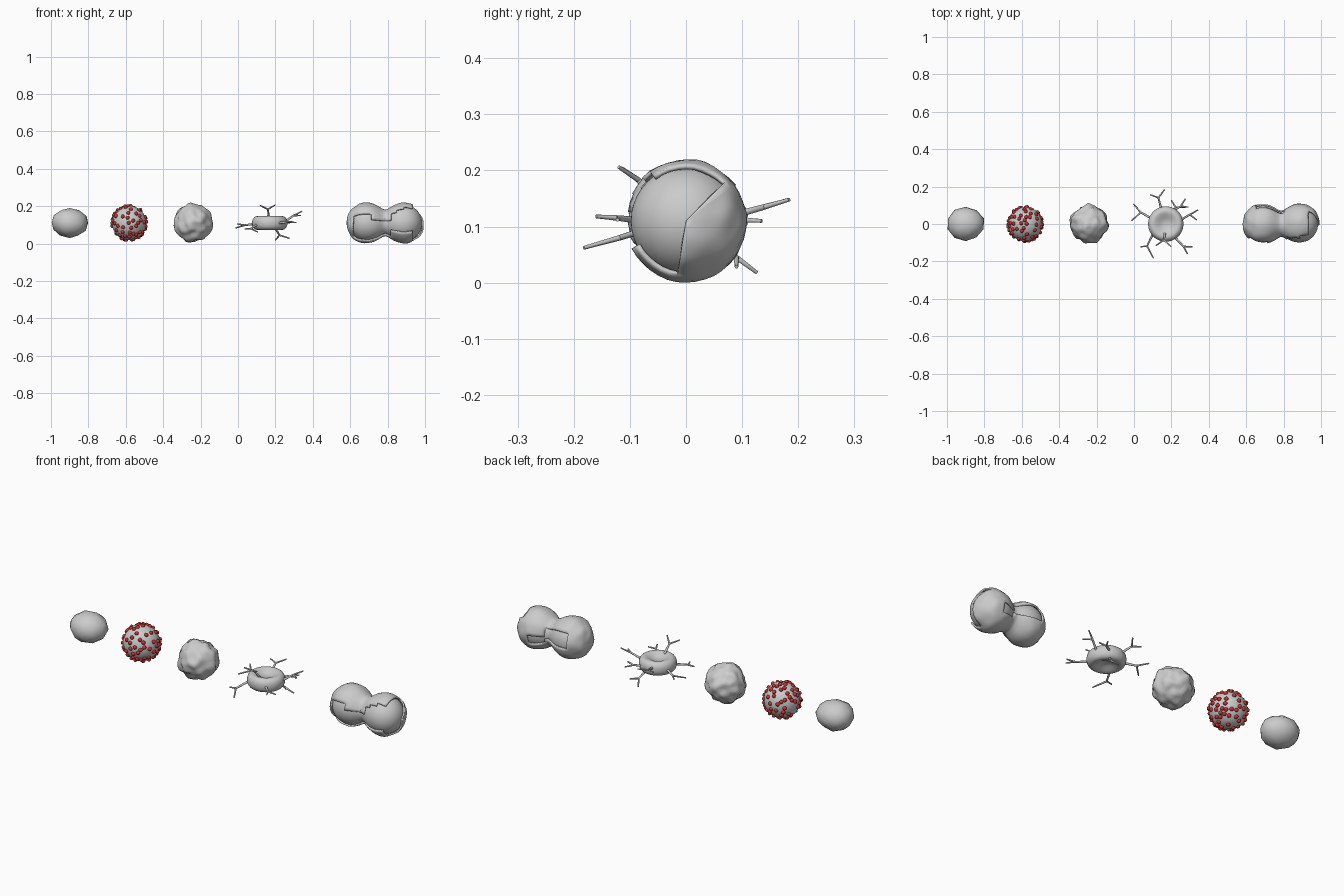
import bpy, bmesh, random
from math import sin, cos, pi, radians, sqrt
from mathutils import Vector, noise

if "Cube" in bpy.data.objects:
    bpy.data.objects.remove(bpy.data.objects["Cube"])

random.seed(4)
ZC = 0.11


def finish(name, bm, loc, angle=180, col=None):
    bmesh.ops.recalc_face_normals(bm, faces=bm.faces[:])
    me = bpy.data.meshes.new(name)
    bm.to_mesh(me)
    bm.free()
    ob = bpy.data.objects.new(name, me)
    ob.location = loc
    bpy.context.collection.objects.link(ob)
    bpy.ops.object.select_all(action='DESELECT')
    ob.select_set(True)
    bpy.context.view_layer.objects.active = ob
    bpy.ops.object.shade_smooth_by_angle(angle=radians(angle))
    if col:
        mat = bpy.data.materials.new(name)
        mat.diffuse_color = col
        mat.use_nodes = True
        mat.node_tree.nodes["Principled BSDF"].inputs["Base Color"].default_value = mat.diffuse_color
        me.materials.append(mat)
    return ob


def blob(name, loc, size, sub, amp=0.0, freq=1.0, angle=180):
    bm = bmesh.new()
    bmesh.ops.create_icosphere(bm, subdivisions=sub, radius=1)
    for v in bm.verts:
        d = v.co.normalized()
        k = 1 + amp * noise.noise(d * freq + Vector((3.1, 1.7, 5.2)))
        v.co = Vector(d[i] * size[i] * k for i in range(3))
    return finish(name, bm, loc, angle)


def revolve(bm, profile, n, axis, skip=None, bump=0.0):
    """Rings of (along, radius) turned round the x or z axis."""
    rings = []
    for h, r in profile:
        ring = []
        for j in range(n):
            a = 2 * pi * j / n
            p = Vector((h, -r * cos(a), r * sin(a))) if axis == 'x' else Vector((r * cos(a), r * sin(a), h))
            if bump:
                p *= 1 + bump * noise.noise(p * 22)
            ring.append(bm.verts.new(p))
        rings.append(ring)
    for i in range(len(rings) - 1):
        for j in range(n):
            mid = (profile[i][0] + profile[i + 1][0]) / 2
            if skip and skip(mid, 360 * (j + .5) / n):
                continue
            k = (j + 1) % n
            bm.faces.new((rings[i][j], rings[i][k], rings[i + 1][k], rings[i + 1][j]))
    bmesh.ops.remove_doubles(bm, verts=bm.verts[:], dist=1e-5)
    bmesh.ops.delete(bm, geom=[v for v in bm.verts if not v.link_faces], context='VERTS')


# plain oval cell
blob("oval_cell", (-0.9, 0, ZC), (0.1, 0.09, 0.08), 2, 0.07, 1.3)

# round cell covered in red receptors
C2 = Vector((-0.582, 0, ZC))
blob("studded_cell", C2, (0.092, 0.092, 0.092), 4)
dots, tries = [], 0
while len(dots) < 95 and tries < 9000:
    tries += 1
    d = Vector((random.gauss(0, 1), random.gauss(0, 1), random.gauss(0, 1))).normalized()
    if all((d - e).length > 0.2 for e in dots):
        dots.append(d)
bm = bmesh.new()
for d in dots:
    r = bmesh.ops.create_icosphere(bm, subdivisions=2, radius=0.0105)
    bmesh.ops.translate(bm, verts=r['verts'], vec=d * 0.092)
finish("red_receptors", bm, C2, 180, (0.6, 0.03, 0.03, 1))

# lumpy cell
blob("lumpy_cell", (-0.24, 0, ZC), (0.1, 0.1, 0.1), 4, 0.15, 2.8, 60)

# dished disc cell
half = [(0.016, 0.0), (0.018, 0.022), (0.028, 0.042), (0.037, 0.062), (0.037, 0.078), (0.022, 0.093)]
prof = half + [(0.0, 0.096)] + [(-h, r) for h, r in reversed(half)]
bm = bmesh.new()
revolve(bm, prof, 32, 'z')
disc = finish("disc_cell", bm, (0.17, 0, ZC))
disc.modifiers.new("smooth", 'SUBSURF').levels = 1

# forked tendrils: root, fork point, two tips
tendrils = [
    ((0.145, 0.085, 0.12), (0.13, 0.14, 0.135), (0.087, 0.157, 0.14), (0.163, 0.184, 0.148)),
    ((0.085, 0.035, 0.105), (0.036, 0.062, 0.098), (-0.003, 0.108, 0.105), (-0.013, 0.018, 0.083)),
    ((0.10, -0.055, 0.10), (0.07, -0.118, 0.08), (0.035, -0.122, 0.078), (0.104, -0.182, 0.062)),
    ((0.222, -0.075, 0.11), (0.265, -0.12, 0.115), (0.313, -0.122, 0.112), (0.286, -0.16, 0.118)),
    ((0.255, 0.025, 0.12), (0.298, 0.05, 0.15), (0.342, 0.075, 0.173), (0.335, 0.022, 0.15)),
    ((0.165, -0.05, 0.14), (0.16, -0.085, 0.183), (0.118, -0.115, 0.204), (0.198, -0.12, 0.206)),
    ((0.2, 0.06, 0.08), (0.222, 0.09, 0.045), (0.2, 0.126, 0.018), (0.275, 0.09, 0.028)),
    ((0.215, 0.075, 0.11), (0.25, 0.095, 0.112), (0.275, 0.135, 0.11), (0.29, 0.09, 0.118)),
]
cu = bpy.data.curves.new("tendrils", 'CURVE')
cu.dimensions = '3D'
cu.bevel_depth = 0.0055
cu.bevel_resolution = 2
cu.use_fill_caps = True


def strand(points, radii):
    s = cu.splines.new('POLY')
    s.points.add(len(points) - 1)
    for p, co, r in zip(s.points, points, radii):
        p.co = (*co, 1)
        p.radius = r


for root, fork, tip_a, tip_b in tendrils:
    strand((root, fork, tip_a), (1.15, 0.9, 0.6))
    strand((fork, tip_b), (0.9, 0.6))
bpy.context.collection.objects.link(bpy.data.objects.new("tendrils", cu))


# dividing cell: two merged lobes inside a torn shell
def lobes(grow, steps=44):
    out = []
    for i in range(steps + 1):
        x = -0.197 * cos(pi * i / steps)
        c = sqrt(max(0, 0.098 ** 2 - (abs(x) - 0.099) ** 2))
        w = 0.064 * max(0, 1 - (x / 0.14) ** 2)
        r = (c ** 4 + w ** 4) ** 0.25
        out.append((x * (1 + grow / 0.197), r * (1 + grow / 0.098)))
    return out


def torn(x, a):
    a = (a + 180) % 360 - 180          # 0 front, 90 top, 180 back
    if 0.03 < x < 0.17 and -25 < a < 50 - 200 * max(0, 0.1 - x):
        return True
    if x > 0.15 and -80 < a < 135:
        return True
    if -0.17 < x <= 0.03 and -65 < a < (28 if x < -0.07 else 8):
        return True
    if -0.13 < x < 0.02 and (a > 145 or a < -170):
        return True
    return 0.02 <= x < 0.1 and a < -150


C5 = (0.787, 0, ZC)
bm = bmesh.new()
revolve(bm, lobes(0), 40, 'x')
finish("dividing_cell", bm, C5)
bm = bmesh.new()
revolve(bm, lobes(0.01), 40, 'x', torn, 0.035)
shell = finish("torn_shell", bm, C5, 40)
sol = shell.modifiers.new("thickness", 'SOLIDIFY')
sol.thickness = 0.008
sol.offset = -1
